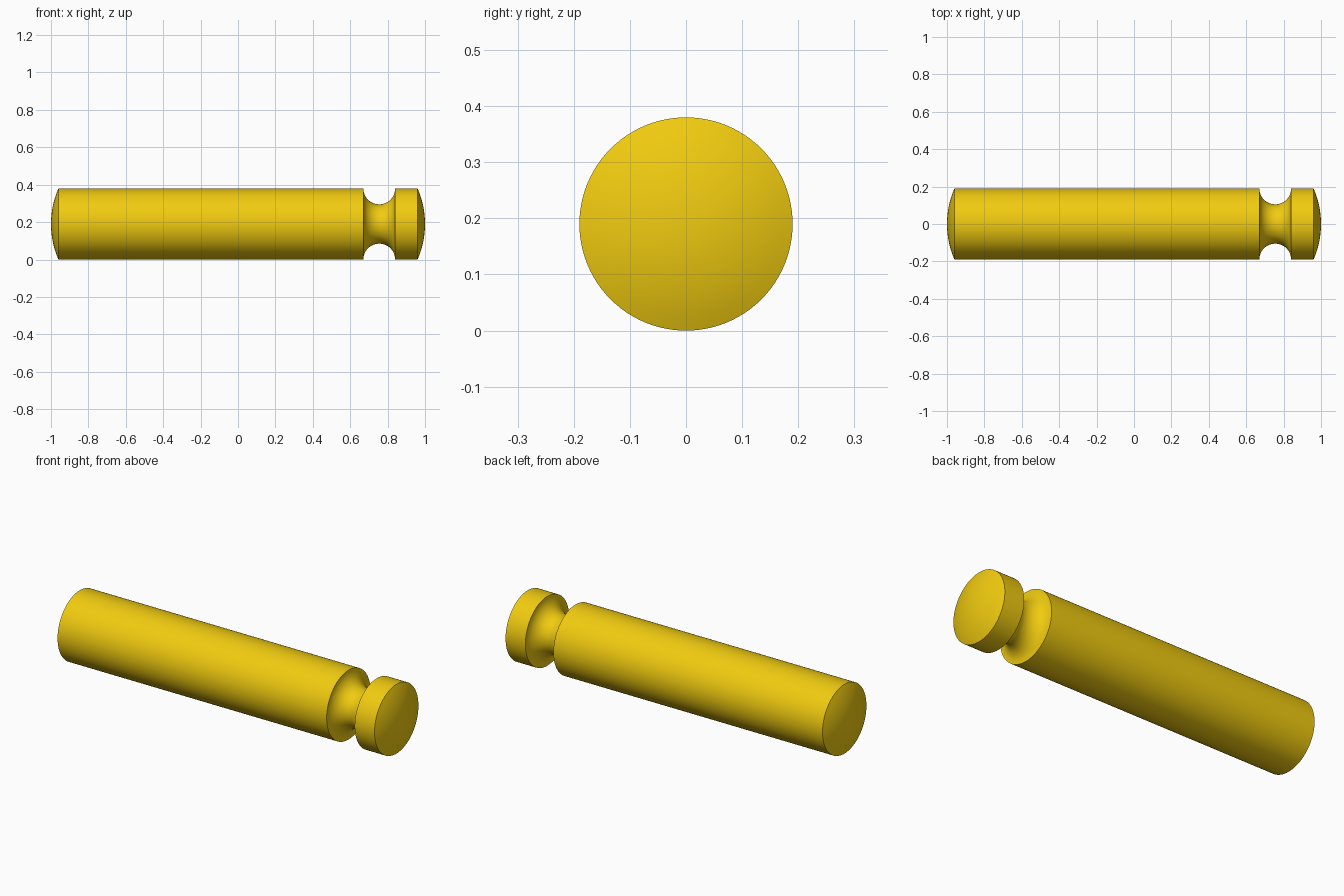
import bpy, bmesh
from math import sin, cos, pi, asin, radians
from mathutils import Vector

if "Cube" in bpy.data.objects:
    bpy.data.objects.remove(bpy.data.objects["Cube"])

R = 0.19                      # pin radius
DOME = 0.04                   # height of the domed ends
GROOVE_X, GROOVE_R = 0.755, 0.085
SEGMENTS = 96

# Domed end: (x, radius) points from the pole to the rim
sphere = (R * R + DOME * DOME) / (2 * DOME)
limit = asin(R / sphere)


def dome(side, steps=8):
    return [(side * (1 - sphere * (1 - cos(limit * i / steps))),
             sphere * sin(limit * i / steps)) for i in range(steps + 1)]


# Half-round groove
groove = [(GROOVE_X - GROOVE_R * cos(pi * i / 24), R - GROOVE_R * sin(pi * i / 24))
          for i in range(25)]

profile = dome(-1) + groove + dome(1)[::-1]

# Revolve the profile about the pin's long axis
bm = bmesh.new()
verts = [bm.verts.new((x, 0, r)) for x, r in profile]
edges = [bm.edges.new(pair) for pair in zip(verts, verts[1:])]
bmesh.ops.spin(bm, geom=verts + edges, cent=(0, 0, 0), axis=(1, 0, 0),
               angle=2 * pi, steps=SEGMENTS, use_merge=True)
bmesh.ops.remove_doubles(bm, verts=bm.verts, dist=1e-5)
bmesh.ops.recalc_face_normals(bm, faces=bm.faces)
bmesh.ops.translate(bm, verts=bm.verts, vec=Vector((0, 0, R)))

mesh = bpy.data.meshes.new("grooved_pin")
bm.to_mesh(mesh)
bm.free()
pin = bpy.data.objects.new("grooved_pin", mesh)
bpy.context.collection.objects.link(pin)

# Yellow finish
yellow = bpy.data.materials.new("yellow")
yellow.diffuse_color = (0.88, 0.6, 0.005, 1)
yellow.use_nodes = True
yellow.node_tree.nodes["Principled BSDF"].inputs["Base Color"].default_value = yellow.diffuse_color
mesh.materials.append(yellow)

# Smooth shading with crisp rims
bpy.context.view_layer.objects.active = pin
pin.select_set(True)
bpy.ops.object.shade_smooth_by_angle(angle=radians(30))
